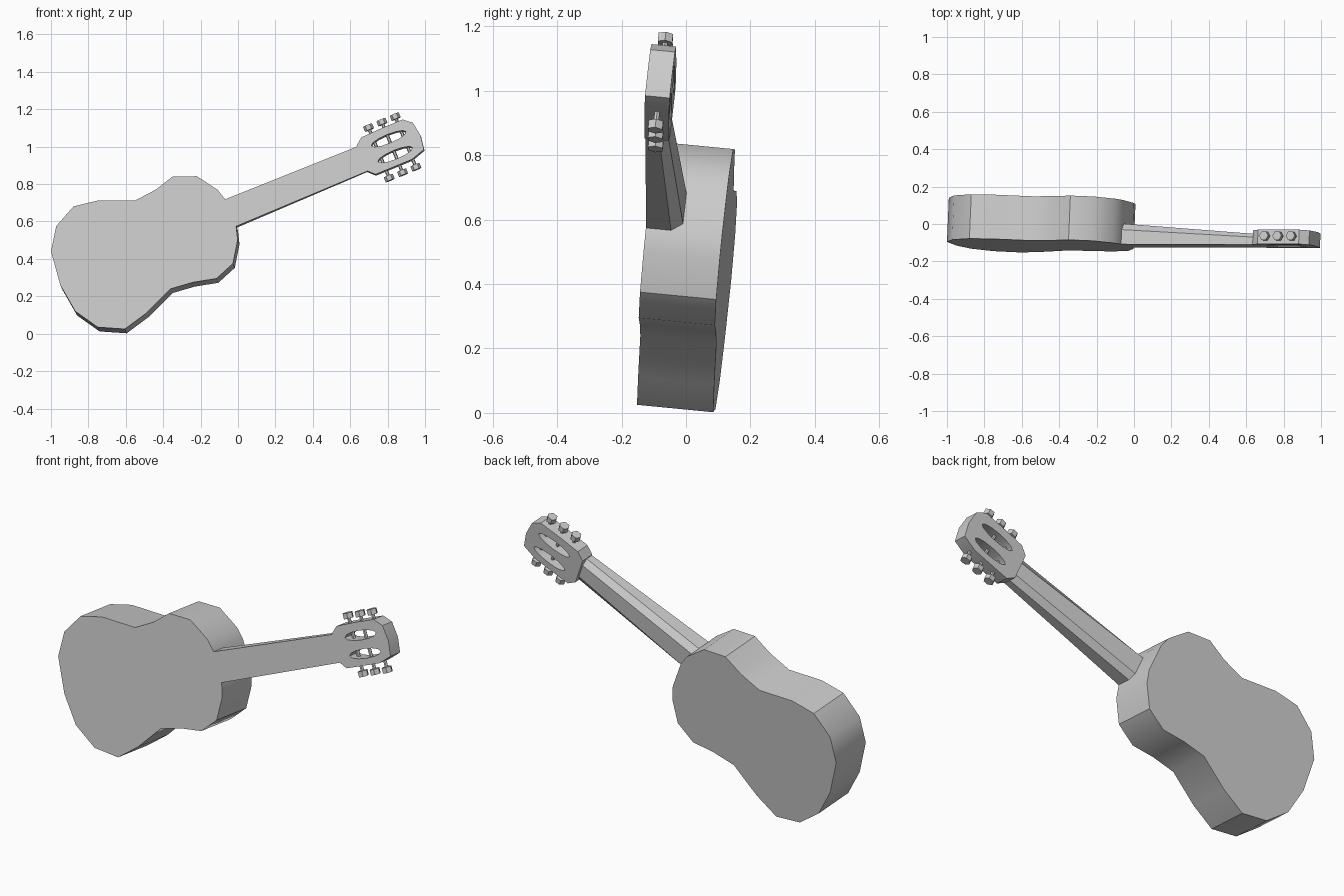
import bpy, bmesh, math
from mathutils import Matrix, Vector

if "Cube" in bpy.data.objects:
    bpy.data.objects.remove(bpy.data.objects["Cube"])

# Sheared/tilted instrument frame: local x,y = front-view x,z on the soundboard; local z = depth
FRAME = Matrix(((1, 0, .042, 0),
                (-.042, .096, .994, -.18),
                (0, 1, -.096, 0),
                (0, 0, 0, 1)))
# Neck frame: u along the neck, v across it, origin in the middle of the headstock
O = Vector((.823, 1.0, 0))
AXIS = Matrix.Translation(O) @ Matrix.Rotation(math.radians(22.3), 4, 'Z')
NECK = FRAME @ AXIS


def finish(name, bm, angle=None):
    bmesh.ops.remove_doubles(bm, verts=bm.verts, dist=1e-5)
    bmesh.ops.recalc_face_normals(bm, faces=bm.faces)
    me = bpy.data.meshes.new(name)
    bm.to_mesh(me)
    bm.free()
    ob = bpy.data.objects.new(name, me)
    bpy.context.collection.objects.link(ob)
    if angle:
        bpy.ops.object.select_all(action='DESELECT')
        ob.select_set(True)
        bpy.context.view_layer.objects.active = ob
        bpy.ops.object.shade_smooth_by_angle(angle=math.radians(angle))
    return ob


def plate(name, outlines, depth, angle):
    """Filled outline (further outlines are holes) extruded backwards."""
    cu = bpy.data.curves.new(name + "_outline", 'CURVE')
    cu.dimensions = '2D'
    cu.fill_mode = 'BOTH'
    cu.extrude = depth / 2
    for pts in outlines:
        s = cu.splines.new('POLY')
        s.points.add(len(pts) - 1)
        for p, co in zip(s.points, pts):
            p.co = (co[0], co[1], 0, 1)
        s.use_cyclic_u = True
    tmp = bpy.data.objects.new(name + "_outline", cu)
    bpy.context.collection.objects.link(tmp)
    bpy.context.view_layer.update()
    me = bpy.data.meshes.new_from_object(
        tmp.evaluated_get(bpy.context.evaluated_depsgraph_get()))
    bpy.data.objects.remove(tmp)
    bm = bmesh.new()
    bm.from_mesh(me)
    bm.transform(FRAME @ Matrix.Translation((0, 0, depth / 2)))
    return finish(name, bm, angle)


# Body
body = [(-.07, .72), (-.11, .77), (-.22, .842), (-.35, .84), (-.44, .77), (-.55, .712),
        (-.75, .712), (-.88, .68), (-.972, .575), (-1, .44), (-.95, .26), (-.87, .12),
        (-.75, .035), (-.605, .025), (-.49, .11), (-.36, .24), (-.24, .275),
        (-.115, .295), (-.027, .375), (-.002, .5), (-.01, .575)]
plate("body", [body], .238, 35)

# Headstock with two string slots
head = [(.634, 1.005), (.66, 1.05), (.77, 1.1), (.88, 1.145), (.935, 1.128), (.976, 1.06),
        (.994, .985), (.93, .932), (.735, .852), (.687, .872)]
slots = []
for v in (-.046, .046):
    ring = [2 * math.pi * i / 12 for i in range(12)]
    slots.append([(AXIS @ Vector((.1 * math.cos(t), v + .024 * math.sin(t), 0)))[:2]
                  for t in ring])
plate("headstock", [head] + slots, .077, 35)

# Neck: six-sided section tapering from body to headstock
bm = bmesh.new()
sections = []
for u, w, side, b, back in ((-.96, .078, .08, .052, .115), (-.155, .071, .04, .037, .06)):
    sec = [(-w, 0), (w, 0), (w, side), (b, back), (-b, back), (-w, side)]
    sections.append([bm.verts.new((u, v, d)) for v, d in sec])
lo, hi = sections
bm.faces.new(lo)
bm.faces.new(hi)
for i in range(6):
    j = (i + 1) % 6
    bm.faces.new((lo[i], lo[j], hi[j], hi[i]))
bm.transform(NECK)
finish("neck", bm)

# Tuning pegs: thin post through the slot, hexagonal button outside
for side, label in ((1, "upper"), (-1, "lower")):
    for k in range(3):
        bm = bmesh.new()
        for radius, v0, v1 in ((.009, .018, .14), (.026, .132, .16)):
            place = (Matrix.Translation(((k - 1) * .077, side * (v0 + v1) / 2, .04))
                     @ Matrix.Rotation(math.pi / 2, 4, 'X')
                     @ Matrix.Rotation(math.pi / 6, 4, 'Z'))
            bmesh.ops.create_cone(bm, cap_ends=True, segments=6, radius1=radius,
                                  radius2=radius, depth=v1 - v0, matrix=place)
        bm.transform(NECK)
        finish(f"{label}_tuning_peg_{k + 1}", bm)
